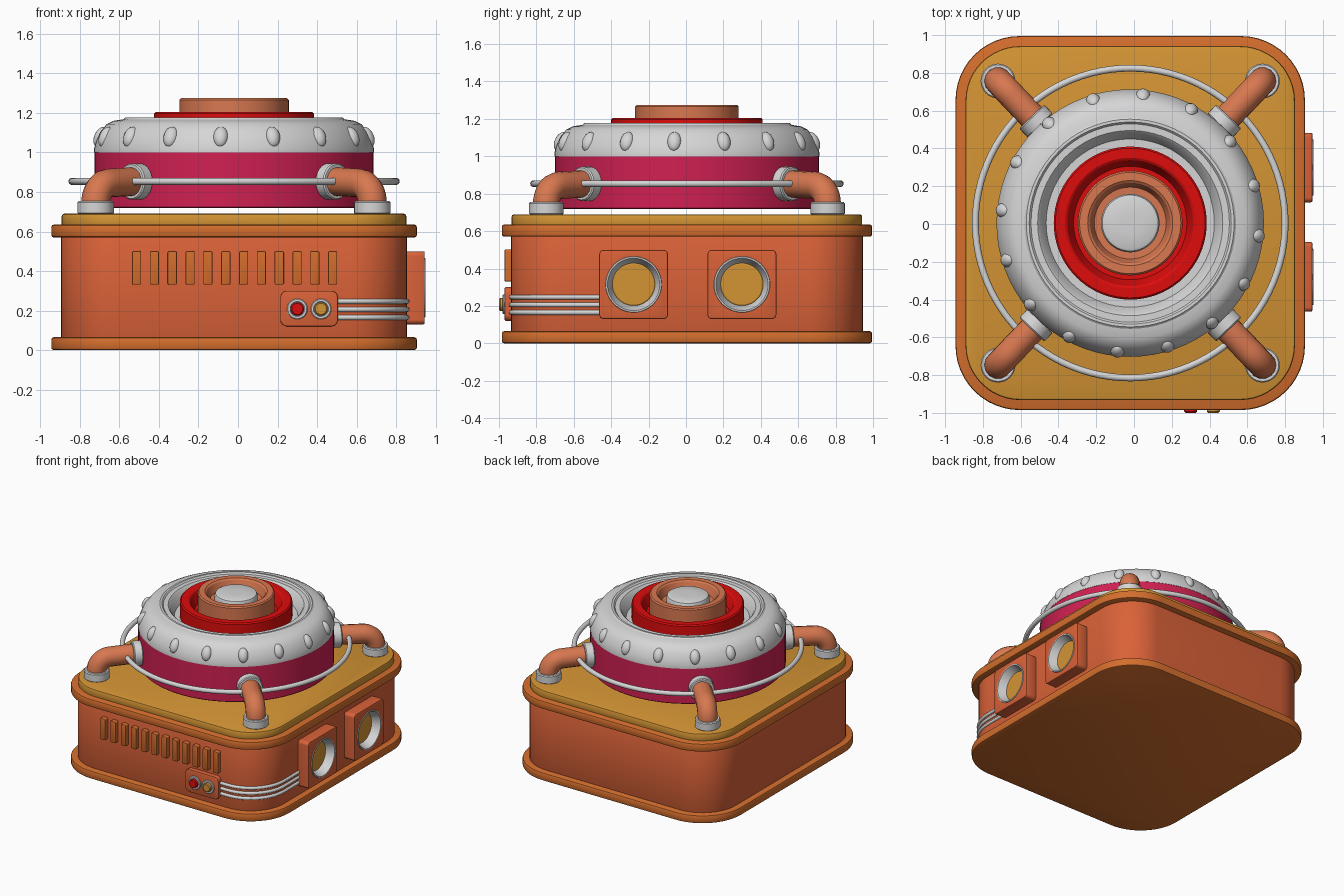
import bpy, bmesh, math
from mathutils import Matrix, Vector

if "Cube" in bpy.data.objects:
    bpy.data.objects.remove(bpy.data.objects["Cube"])

CX, CY = -0.02, 0.005  # centre of the housing


def material(name, r, g, b):
    m = bpy.data.materials.new(name)
    lin = [((c / 255 + 0.055) / 1.055) ** 2.4 for c in (r, g, b)]
    m.diffuse_color = (*lin, 1)
    m.use_nodes = True
    m.node_tree.nodes["Principled BSDF"].inputs["Base Color"].default_value = m.diffuse_color
    return m


BODY = material("burnt orange", 218, 98, 56)
TRIM = material("orange", 212, 110, 45)
GOLD = material("gold", 212, 148, 52)
SILVER = material("silver", 214, 214, 214)
RED = material("red", 222, 12, 12)
CRIMSON = material("crimson", 208, 32, 82)
COPPER = material("copper", 216, 120, 80)


def smooth(ob):
    bpy.ops.object.select_all(action='DESELECT')
    ob.select_set(True)
    bpy.context.view_layer.objects.active = ob
    bpy.ops.object.shade_smooth_by_angle(angle=math.radians(32))


def finish(name, bm, mat):
    bmesh.ops.recalc_face_normals(bm, faces=bm.faces)
    me = bpy.data.meshes.new(name)
    bm.to_mesh(me)
    bm.free()
    me.materials.append(mat)
    ob = bpy.data.objects.new(name, me)
    bpy.context.collection.objects.link(ob)
    smooth(ob)
    return ob


def loft(name, loops, mat, M):
    """Skin a stack of equal-length loops and cap both ends."""
    bm = bmesh.new()
    rings = [[bm.verts.new(M @ Vector(p)) for p in lp] for lp in loops]
    n = len(rings[0])
    for a, b in zip(rings, rings[1:]):
        for i in range(n):
            j = (i + 1) % n
            bm.faces.new((a[i], a[j], b[j], b[i]))
    bm.faces.new(rings[0])
    bm.faces.new(rings[-1])
    return finish(name, bm, mat)


def lathe(name, profile, mat, M, n=72):
    return loft(name, [[(r * math.cos(t), r * math.sin(t), z)
                        for t in (2 * math.pi * i / n for i in range(n))]
                       for r, z in profile], mat, M)


def rrect(hx, hy, r, z, seg=12):
    pts = []
    for k, (sx, sy) in enumerate([(1, 1), (-1, 1), (-1, -1), (1, -1)]):
        for i in range(seg + 1):
            t = math.pi / 2 * (k + i / seg)
            pts.append((sx * (hx - r) + r * math.cos(t), sy * (hy - r) + r * math.sin(t), z))
    return pts


def slab(name, hx, hy, r, z0, z1, mat, M, bev=0.012):
    layers = [(bev, z0), (bev * .3, z0 + bev * .3), (0, z0 + bev),
              (0, z1 - bev), (bev * .3, z1 - bev * .3), (bev, z1)]
    return loft(name, [rrect(hx - d, hy - d, r - d, z) for d, z in layers], mat, M)


def tube(name, pts, radius, mat, cyclic=False):
    cu = bpy.data.curves.new(name, 'CURVE')
    cu.dimensions = '3D'
    sp = cu.splines.new('POLY')
    sp.points.add(len(pts) - 1)
    for p, co in zip(sp.points, pts):
        p.co = (*co, 1)
    sp.use_cyclic_u = cyclic
    cu.bevel_depth, cu.bevel_resolution, cu.use_fill_caps = radius, 5, True
    cu.materials.append(mat)
    ob = bpy.data.objects.new(name, cu)
    bpy.context.collection.objects.link(ob)
    bpy.ops.object.select_all(action='DESELECT')
    ob.select_set(True)
    bpy.context.view_layer.objects.active = ob
    bpy.ops.object.convert(target='MESH')
    smooth(bpy.context.view_layer.objects.active)


C = Matrix.Translation((CX, CY, 0))

# Housing
slab("base_flange", .925, .99, .34, 0, .065, TRIM, C)
slab("housing", .875, .94, .29, .03, .6, BODY, C)
slab("upper_flange", .925, .99, .34, .57, .635, TRIM, C)
slab("top_plate", .872, .937, .29, .62, .69, GOLD, C)

# Round drum and domed collar
lathe("drum", [(.70, .718), (.706, .724), (.706, 1.0), (.66, 1.02)], CRIMSON, C)
lathe("dome_collar", [(.68, .998), (.708, 1.0), (.708, 1.02), (.697, 1.06), (.677, 1.105),
                      (.645, 1.143), (.61, 1.16), (.56, 1.168), (.55, 1.177), (.535, 1.177),
                      (.525, 1.166), (.49, 1.166), (.478, 1.155), (.445, 1.08), (.2, 1.075)], SILVER, C)
lathe("red_ring", [(.405, 1.06), (.405, 1.196), (.396, 1.205), (.345, 1.205), (.333, 1.197),
                   (.30, 1.12), (.2, 1.115)], RED, C)
lathe("hub", [(.277, 1.08), (.277, 1.266), (.268, 1.275), (.225, 1.275), (.213, 1.266),
              (.19, 1.205), (.1, 1.2)], COPPER, C)
lathe("hub_cap", [(.155, 1.19), (.155, 1.245), (.148, 1.26), (.135, 1.266), (.05, 1.268)], SILVER, C)

# Rivets around the dome
for k in range(16):
    M = (C @ Matrix.Rotation(math.radians(16.8 + 22.5 * k), 4, 'Z')
         @ Matrix.Translation((.677, 0, 1.078)) @ Matrix.Rotation(math.radians(-25), 4, 'Y')
         @ Matrix.Diagonal((.034, .038, .055, 1)))
    bm = bmesh.new()
    bmesh.ops.create_uvsphere(bm, u_segments=16, v_segments=10, radius=1, matrix=M)
    finish("rivet", bm, SILVER)

# Wire hoop
tube("wire_hoop", [(CX + .82 * math.cos(t), CY + .82 * math.sin(t), .854)
                   for t in (2 * math.pi * i / 96 for i in range(96))], .018, SILVER, True)

# Four elbow pipes with collars
for sx in (-1, 1):
    for sy in (-1, 1):
        foot = Vector((CX + sx * .70, CY + sy * .752, 0))
        inner = Vector((CX + sx * .47, CY + sy * .51, 0))
        d = (inner - foot).normalized()
        pts = [foot + Vector((0, 0, .70))]
        for i in range(11):
            t = math.pi / 2 * i / 10
            pts.append(foot + d * .1 * (1 - math.cos(t)) + Vector((0, 0, .745 + .1 * math.sin(t))))
        pts.append(inner + Vector((0, 0, .855)))
        tube("elbow_pipe", pts, .073, COPPER)
        ring = [(.088, 0), (.092, .004), (.092, .058), (.086, .065), (.07, .065)]
        lathe("pipe_foot", ring, SILVER, Matrix.Translation(foot + Vector((0, 0, .69))), 32)
        M = (Matrix.Translation(inner + Vector((0, 0, .853)) - d * .01)
             @ (-d).to_track_quat('Z', 'Y').to_matrix().to_4x4())
        lathe("pipe_collar", ring, SILVER, M, 32)

# Front vents and control panel (local z points to -y)
FRONT = Matrix.Rotation(math.pi / 2, 4, 'X')
yb = CY - .94


def front(x, z):
    return Matrix.Translation((x, yb, z)) @ FRONT


for k in range(12):
    slab("vent_slat", .023, .085, .008, -.02, .035, TRIM, front(-.513 + .0902 * k, .416), .005)
slab("control_panel", .146, .09, .035, -.02, .035, BODY, front(.36, .21), .006)
for x, mat in ((.30, RED), (.42, GOLD)):
    lathe("button_ring", [(.052, .02), (.052, .042), (.048, .046), (.038, .046), (.036, .04)],
          SILVER, front(x, .208), 32)
    lathe("button", [(.034, .03), (.034, .058), (.028, .065)], mat, front(x, .208), 32)

# Three cables wrapping round the front right corner
xr = CX + .875
for z in (.247, .206, .165):
    arc = [(xr - .29 + .29 * math.sin(t), yb + .29 - .29 * math.cos(t), z)
           for t in (math.pi / 2 * i / 16 for i in range(17))]
    tube("cable", [(.49, yb, z)] + arc + [(xr, -.45, z)], .013, SILVER)

# Two recessed round lamps on the right side (local z points to +x)
SIDE = Matrix.Rotation(math.pi / 2, 4, 'Z') @ FRONT
for y in (-.28, .299):
    M = Matrix.Translation((xr, y, .315)) @ SIDE
    box = slab("lamp_box", .184, .185, .025, -.02, .09, BODY, M, .008)
    cut = lathe("cutter", [(.145, .01), (.145, .2)], SILVER, M, 48)
    mod = box.modifiers.new("hole", 'BOOLEAN')
    mod.operation, mod.solver, mod.object = 'DIFFERENCE', 'EXACT', cut
    bpy.context.view_layer.objects.active = box
    bpy.ops.object.modifier_apply(modifier="hole")
    bpy.data.objects.remove(cut)
    smooth(box)
    lathe("lamp_rim", [(.146, .008), (.15, .09), (.148, .094), (.14, .094), (.114, .03), (.05, .025)],
          SILVER, M, 48)
    lathe("lamp_disc", [(.114, .02), (.114, .032), (.108, .036)], GOLD, M, 48)
